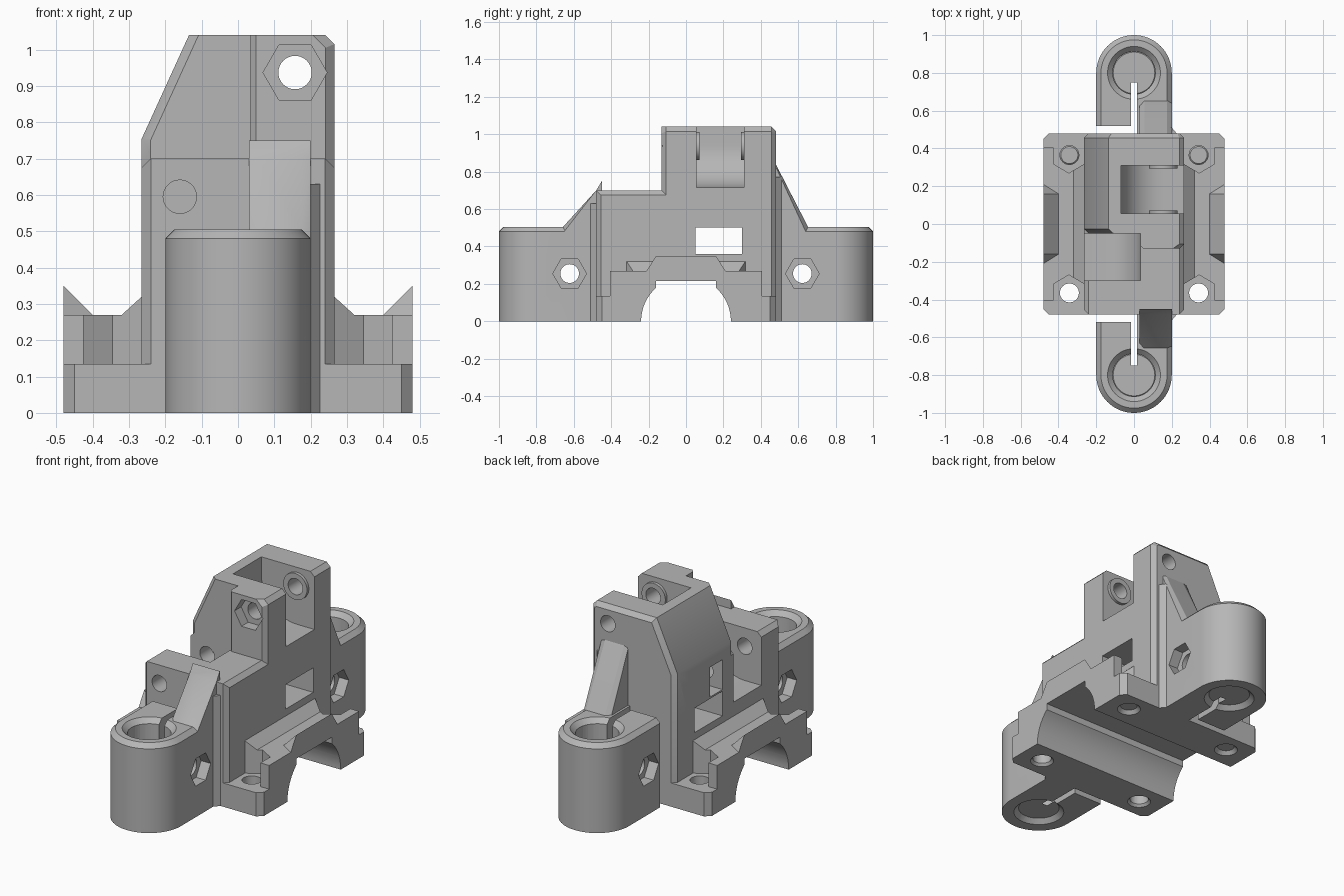
import bpy, bmesh
from math import cos, sin, pi, radians

cube = bpy.data.objects.get("Cube")
if cube:
    bpy.data.objects.remove(cube, do_unlink=True)

grey = bpy.data.materials.new("light_grey_plastic")
grey.use_nodes = True
grey.diffuse_color = (0.47, 0.47, 0.47, 1)
grey.node_tree.nodes["Principled BSDF"].inputs["Base Color"].default_value = grey.diffuse_color


def finish(bm, name):
    bmesh.ops.recalc_face_normals(bm, faces=bm.faces)
    mesh = bpy.data.meshes.new(name)
    bm.to_mesh(mesh)
    bm.free()
    mesh.materials.append(grey)
    ob = bpy.data.objects.new(name, mesh)
    bpy.context.collection.objects.link(ob)
    return ob


def prism(name, pts, axis, lo, hi, chamfer=0, rule=None):
    """Extrude a 2D outline along an axis; chamfer edges whose midpoint and direction fit the rule."""
    place = {"x": lambda p, t: (t, p[0], p[1]),
             "y": lambda p, t: (p[0], t, p[1]),
             "z": lambda p, t: (p[0], p[1], t)}[axis]
    bm = bmesh.new()
    a = [bm.verts.new(place(p, lo)) for p in pts]
    b = [bm.verts.new(place(p, hi)) for p in pts]
    bm.faces.new(a)
    bm.faces.new(b)
    for i in range(len(pts)):
        j = (i + 1) % len(pts)
        bm.faces.new((a[i], a[j], b[j], b[i]))
    bmesh.ops.recalc_face_normals(bm, faces=bm.faces)
    if chamfer:
        edges = [e for e in bm.edges
                 if rule((e.verts[0].co + e.verts[1].co) / 2, (e.verts[1].co - e.verts[0].co).normalized())]
        bmesh.ops.bevel(bm, geom=edges, offset=chamfer, segments=1, affect="EDGES", profile=0.5)
    return finish(bm, name)


def box(name, x, y, z, chamfer=0, rule=None):
    return prism(name, [(x[0], y[0]), (x[1], y[0]), (x[1], y[1]), (x[0], y[1])], "z", z[0], z[1], chamfer, rule)


def hull(name, pts):
    bm = bmesh.new()
    for p in pts:
        bm.verts.new(p)
    bmesh.ops.convex_hull(bm, input=bm.verts)
    return finish(bm, name)


def circle(cx, cy, r, n=48, start=0.0):
    return [(cx + r * cos(start + 2 * pi * i / n), cy + r * sin(start + 2 * pi * i / n)) for i in range(n)]


def cone(cx, cy, z0, r0, z1, r1):
    pts = [(x, y, z) for z, r in ((z0, r0), (z1, r1)) for x, y in circle(cx, cy, r)]
    return hull("cutter", pts)


def combine(ob, operation, *others):
    for other in others:
        mod = ob.modifiers.new("combine", "BOOLEAN")
        mod.operation, mod.solver, mod.object = operation, "EXACT", other
        bpy.context.view_layer.objects.active = ob
        bpy.ops.object.modifier_apply(modifier=mod.name)
        bpy.data.objects.remove(other, do_unlink=True)


def smooth(ob):
    bpy.ops.object.select_all(action="DESELECT")
    ob.select_set(True)
    bpy.context.view_layer.objects.active = ob
    bpy.ops.object.shade_smooth_by_angle(angle=radians(25))


# Rod channel under the base: round flanks with a flat roof
flank = [(0.24 * cos(radians(t)), 0.24 * sin(radians(t))) for t in range(0, 49, 4)]
side = [(0.24, -0.1)] + flank + [(0.16, 0.215)]
channel_outline = side + [(-y, z) for y, z in reversed(side)]


def channel():
    return prism("cutter", channel_outline, "x", -0.6, 0.6)


# Base plate with raised side flanges
base = box("base_plate", (-0.48, 0.48), (-0.48, 0.48), (0, 0.135), 0.03, lambda m, d: abs(d.z) > 0.9)
for s in (-1, 1):
    def sx(a, b):
        return tuple(sorted((s * a, s * b)))
    combine(base, "UNION", box("flange", sx(0.2, 0.48), (-0.405, 0.405), (0.08, 0.27)))
    combine(base, "UNION", hull("ridge", [(s * x, k * y, z) for k in (-1, 1) for x, y, z in
            ((0.48, 0.16, 0.35), (0.48, 0.21, 0.27), (0.40, 0.16, 0.27), (0.48, 0.21, 0.25), (0.40, 0.16, 0.25))]))
    combine(base, "UNION", prism("root_fillet", [(s * 0.24, 0.25), (s * 0.32, 0.25), (s * 0.32, 0.27),
                                                 (s * 0.265, 0.32), (s * 0.24, 0.32)], "y", -0.32, 0.32))
    # Screw seats and holes at the corners
    for k in (-1, 1):
        seat = [(0.265, 0.6), (0.265, 0.317), (0.345, 0.27), (0.425, 0.317), (0.425, 0.6)]
        combine(base, "DIFFERENCE",
                prism("cutter", [(s * x, k * y) for x, y in seat], "z", 0.135, 0.5),
                prism("cutter", circle(s * 0.342, k * 0.365, 0.05), "z", -0.1, 0.3),
                cone(s * 0.342, k * 0.365, -0.02, 0.08, 0.02, 0.045))
combine(base, "DIFFERENCE", channel())

# Pulley tower with a low front block and a tall rear
body = box("pulley_tower", (-0.265, 0.265), (-0.48, 0.1), (0.02, 0.70), 0.025,
           lambda m, d: (m.y < -0.4 and abs(d.z) > 0.9) or (m.z > 0.6 and abs(d.y) > 0.9))
tall = [(-0.265, 0.02), (0.265, 0.02), (0.265, 1.015), (0.24, 1.04), (-0.135, 1.04), (-0.265, 0.755)]
rear = prism("rear", tall, "y", -0.05, 0.48, 0.024,
             lambda m, d: (m.y > 0.4 and m.z > 0.1 and abs(d.y) < 0.5)
             or (m.y < 0 and m.x < -0.15 and m.z > 0.1 and abs(d.z) > 0.5))
cheek_outline = [(0.05, 0.02)] + tall[1:4] + [(0.05, 1.04)]
cheek = prism("cheek", cheek_outline, "y", -0.13, 0, 0.024,
              lambda m, d: m.y < -0.1 and m.x > 0.2 and abs(d.z) > 0.5)
cheek_root = prism("cheek_root", [(0.025, -0.04), (0.025, -0.105), (0.05, -0.13), (0.07, -0.04)], "z", 0.1, 1.04)
combine(body, "UNION", rear, cheek, cheek_root)


def pulley_pocket(cx, cz, r, y, direction):
    """Round-floored pocket open to the top and to one side."""
    far = cx + direction * 0.6
    xs = sorted((cx, far))
    combine(body, "DIFFERENCE",
            prism("cutter", circle(cx, cz, r, 64), "y", *y),
            box("cutter", xs, y, (cz - r, 1.2)),
            box("cutter", sorted((cx + direction * 0.01, cx - direction * r)), y, (cz, 1.2)))


def axle(cx, cz, y, r=0.046):
    return prism("cutter", circle(cx, cz, r, 32), "y", *y)


pulley_pocket(-0.16, 0.595, 0.195, (-0.30, -0.05), -1)
pulley_pocket(0.155, 0.94, 0.225, (0.055, 0.31), 1)

# Raised rings beside the upper pulley
for y in ((0.04, 0.072), (0.293, 0.33)):
    combine(body, "UNION", prism("ring", circle(0.155, 0.937, 0.075), "y", *y))

# Channel, belt window, nut slot, hex nut seat and axle holes
combine(body, "DIFFERENCE", channel(),
        box("cutter", (-0.4, 0.4), (0.05, 0.30), (0.36, 0.50)),
        box("cutter", (-0.4, -0.07), (0.05, 0.16), (0.51, 0.68)),
        prism("cutter", circle(0.157, 0.937, 0.088, 6), "y", -0.2, -0.07),
        axle(-0.16, 0.595, (-0.6, 0.22)), axle(0.157, 0.937, (-0.3, 0.6)))


# Split rod clamps with sloping ribs, front and rear
def clamp(name, s, rib_top, rib_end):
    arc = [(0.2 * cos(pi * i / 32), s * (0.8 + 0.2 * sin(pi * i / 32))) for i in range(33)]
    ob = prism(name, [(0.2, s * 0.46)] + arc + [(-0.2, s * 0.46)], "z", 0, 0.505, 0.025,
               lambda m, d: m.z > 0.4 and abs(m.y) > 0.47)
    rib = prism("rib", [(s * 0.45, 0.3), (s * 0.45, rib_top + 0.05), (s * 0.48, rib_top),
                        (s * rib_end, 0.48), (s * rib_end, 0.3)], "x", 0.03, 0.2, 0.025,
                lambda m, d: m.z > 0.5 and 0.5 < abs(m.y) and abs(d.x) < 0.1)
    corner = prism("corner", [(0.18, s * 0.46), (0.23, s * 0.46), (0.23, s * 0.475),
                              (0.2, s * 0.51), (0.18, s * 0.51)], "z", 0, rib_top - 0.07)
    combine(ob, "UNION", rib, corner)
    combine(ob, "DIFFERENCE",
            prism("cutter", circle(0, s * 0.8, 0.113), "z", -0.1, 0.6),
            cone(0, s * 0.8, 0.475, 0.11, 0.515, 0.15),
            cone(0, s * 0.8, -0.01, 0.145, 0.025, 0.11),
            box("cutter", (-0.017, 0.017), sorted((s * 0.4, s * 0.75)), (-0.1, 1)),
            box("cutter", (-0.3, 0.0), sorted((s * 0.4, s * 0.518)), (-0.1, 1)),
            prism("cutter", circle(s * 0.622, 0.255, 0.05, 32), "x", -0.4, 0.4))
    for x in ((-0.3, -0.14), (0.14, 0.3)):
        combine(ob, "DIFFERENCE", prism("cutter", circle(s * 0.622, 0.255, 0.09, 6), "x", *x))
    return ob


front_clamp = clamp("front_clamp", -1, 0.70, 0.68)
rear_clamp = clamp("rear_clamp", 1, 0.84, 0.665)

for ob in (base, body, front_clamp, rear_clamp):
    smooth(ob)
